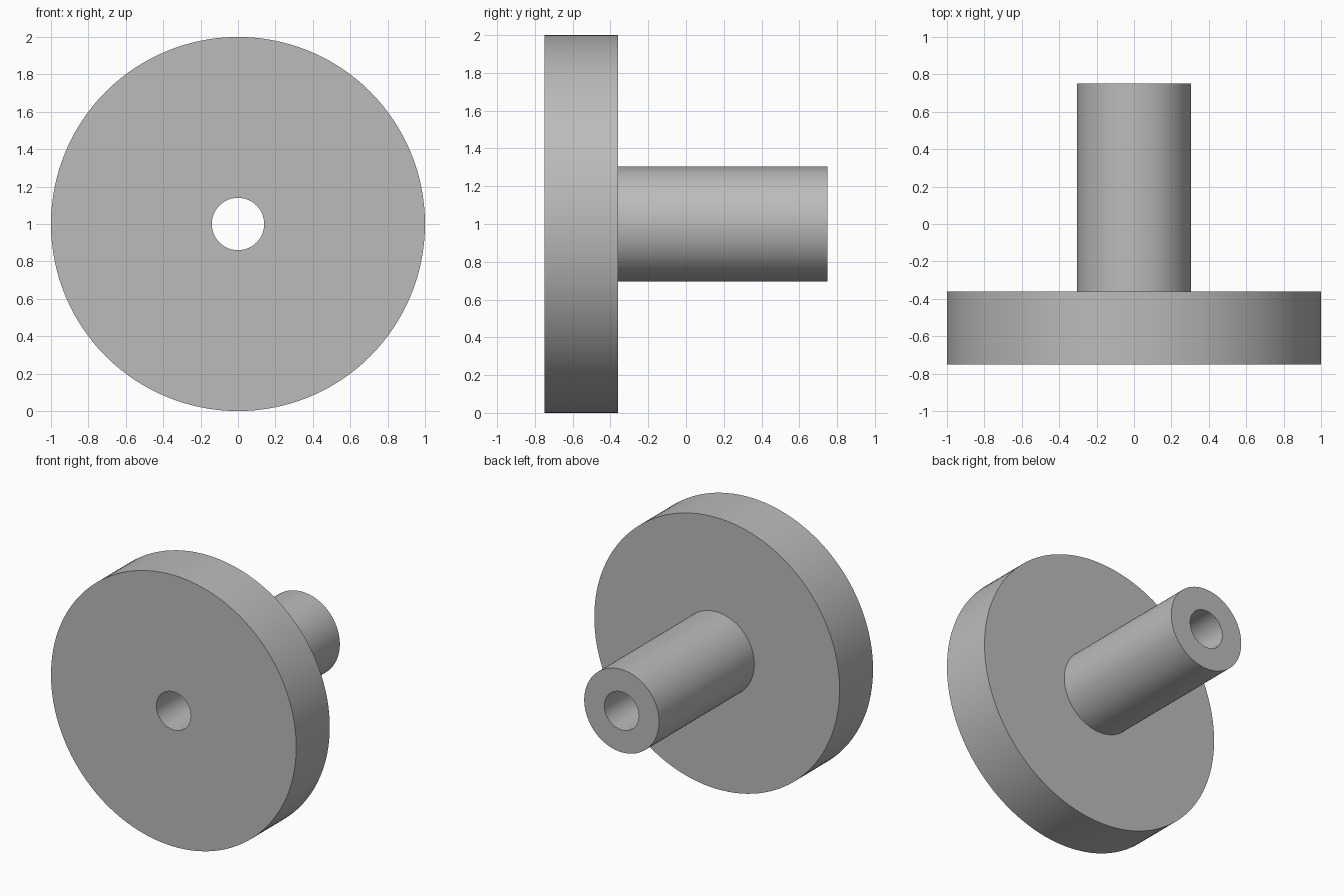
import bpy, bmesh
from math import sin, cos, tau

cube = bpy.data.objects.get("Cube")
if cube:
    bpy.data.objects.remove(cube, do_unlink=True)

SEGMENTS = 128
BORE, HUB, RIM = 0.14, 0.305, 1.0          # radii
FRONT, STEP, BACK = -0.75, -0.36, 0.75     # positions along y

grey = bpy.data.materials.new("plain_grey")
grey.use_nodes = True
colour = (0.5, 0.5, 0.5, 1)
grey.diffuse_color = colour
grey.node_tree.nodes["Principled BSDF"].inputs["Base Color"].default_value = colour


def lathe(name, profile, material):
    """Spin a closed (radius, y) profile around the y axis at z = 1."""
    bm = bmesh.new()
    rings = []
    for i in range(SEGMENTS):
        a = tau * i / SEGMENTS
        rings.append([bm.verts.new((r * cos(a), y, 1 + r * sin(a))) for r, y in profile])
    n = len(profile)
    for i, ring in enumerate(rings):
        after = rings[(i + 1) % SEGMENTS]
        for j in range(n):
            k = (j + 1) % n
            bm.faces.new((ring[j], ring[k], after[k], after[j]))
    bmesh.ops.recalc_face_normals(bm, faces=bm.faces)
    mesh = bpy.data.meshes.new(name)
    bm.to_mesh(mesh)
    bm.free()
    mesh.materials.append(material)
    obj = bpy.data.objects.new(name, mesh)
    bpy.context.collection.objects.link(obj)
    bpy.ops.object.select_all(action='DESELECT')
    obj.select_set(True)
    bpy.context.view_layer.objects.active = obj
    bpy.ops.object.shade_smooth_by_angle()
    return obj


# Wide flange with a long hub behind it and a bore right through
lathe("flanged_hub", [(BORE, FRONT), (RIM, FRONT), (RIM, STEP),
                      (HUB, STEP), (HUB, BACK), (BORE, BACK)], grey)
